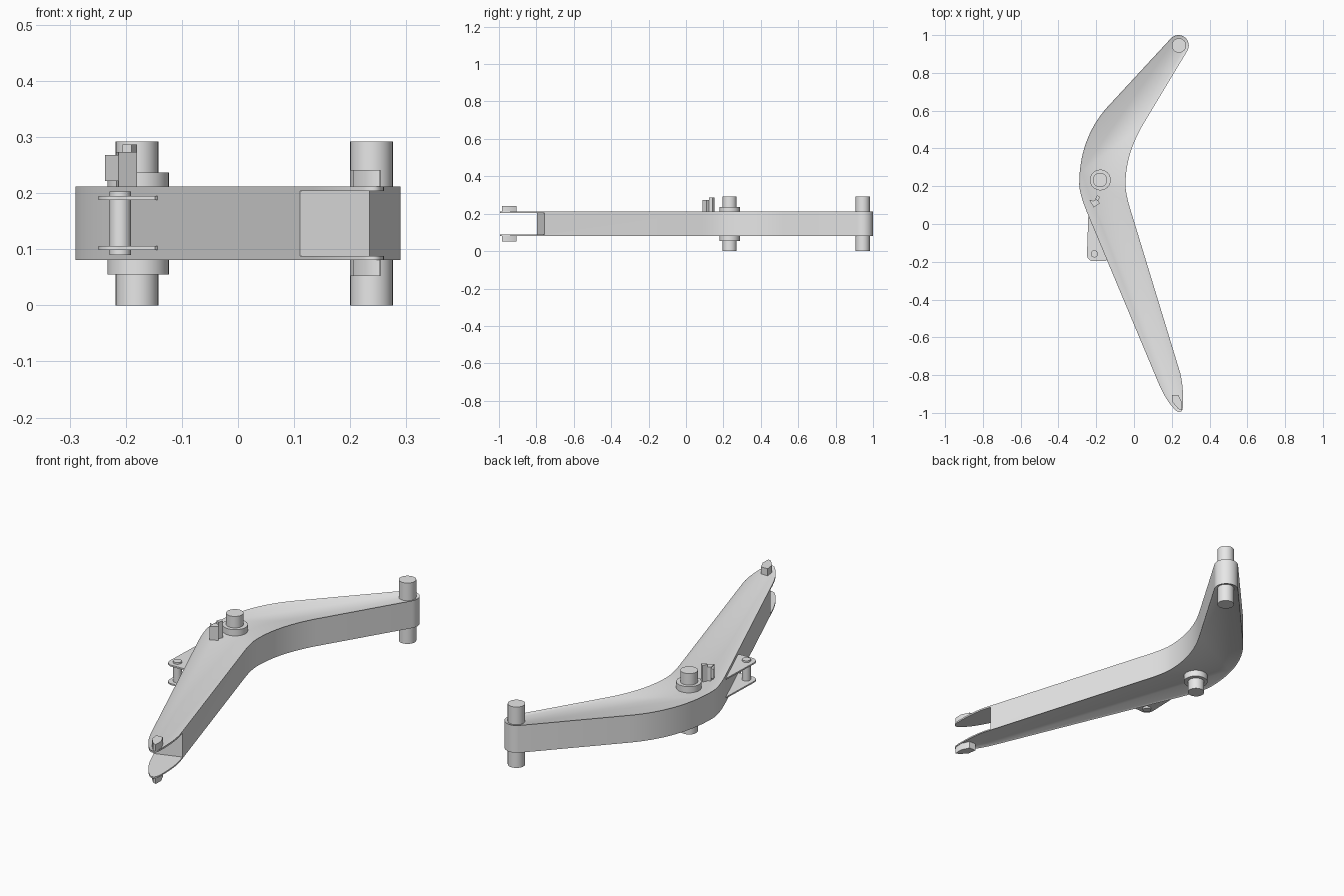
import bpy, bmesh, math
from mathutils import Vector

cube = bpy.data.objects.get("Cube")
if cube:
    bpy.data.objects.remove(cube, do_unlink=True)

grey = bpy.data.materials.new("plain grey")
grey.use_nodes = True
grey.diffuse_color = (0.8, 0.8, 0.8, 1)
grey.node_tree.nodes["Principled BSDF"].inputs["Base Color"].default_value = (0.8, 0.8, 0.8, 1)


def curve(a, c, b, steps=10):
    """Quadratic bend from a to b, pulled towards corner c."""
    a, b, c = Vector(a), Vector(b), Vector(c)
    return [a * (1 - t) ** 2 + c * 2 * t * (1 - t) + b * t * t
            for t in (i / steps for i in range(steps + 1))]


def arc(center, radius, start, end, steps=16):
    return [Vector((center[0] + radius * math.cos(a), center[1] + radius * math.sin(a)))
            for a in (math.radians(start + (end - start) * i / steps) for i in range(steps + 1))]


def smooth(obj, angle=35):
    bpy.ops.object.select_all(action='DESELECT')
    obj.select_set(True)
    bpy.context.view_layer.objects.active = obj
    bpy.ops.object.shade_smooth_by_angle(angle=math.radians(angle))


def prism(name, outline, z0, z1, rim=0, recess=0):
    """Extrude a plan outline; optionally sink both end faces inside a rim."""
    bm = bmesh.new()
    points = []
    for p in outline:
        if not points or (Vector(p) - points[-1]).length > 1e-4:
            points.append(Vector(p))
    base = bm.faces.new([bm.verts.new((p.x, p.y, z0)) for p in points])
    top = bmesh.ops.extrude_face_region(bm, geom=[base], use_keep_orig=True)["geom"]
    bmesh.ops.translate(bm, vec=(0, 0, z1 - z0),
                        verts=[g for g in top if isinstance(g, bmesh.types.BMVert)])
    bmesh.ops.recalc_face_normals(bm, faces=bm.faces)
    if rim:
        for face in [f for f in bm.faces if abs(f.normal.z) > 0.9]:
            bmesh.ops.inset_region(bm, faces=[face], thickness=rim, use_even_offset=True)
            bmesh.ops.translate(bm, vec=face.normal * -recess, verts=face.verts)
    mesh = bpy.data.meshes.new(name)
    bm.to_mesh(mesh)
    bm.free()
    mesh.materials.append(grey)
    obj = bpy.data.objects.new(name, mesh)
    bpy.context.collection.objects.link(obj)
    smooth(obj)
    return obj


def pin(name, center, radius, z0, z1):
    return prism(name, arc(center, radius, 0, 348.75, 31), z0, z1)


# Bent arm: plan outline, counter-clockwise from the rear eye
back_eye = (0.235, 0.945)
outline = arc(back_eye, 0.055, -31, 132)
outline += curve((-0.14, 0.62), (-0.29, 0.454), (-0.29, 0.21), 14)
outline += curve((-0.29, 0.21), (-0.29, 0.159), (-0.24, 0.04))
outline += curve((0.127, -0.836), (0.17, -0.94), (0.225, -0.99))
outline += curve((0.225, -0.99), (0.257, -1.01), (0.26, -0.96))
outline += curve((0.26, -0.96), (0.262, -0.86), (0.245, -0.79))
outline += curve((-0.02, 0.08), (-0.045, 0.162), (-0.045, 0.21))
outline += curve((-0.045, 0.21), (-0.045, 0.371), (0.05, 0.53), 14)
arm = prism("arm", outline, 0.081, 0.212, rim=0.008, recess=0.005)

# Open the front end into a fork
cutter = prism("fork_cutter", [(-0.1, -1.1), (0.4, -1.1), (0.4, -0.7), (-0.1, -0.867)], 0.088, 0.204)
cutter.hide_render = True
cut = arm.modifiers.new("fork", 'BOOLEAN')
cut.operation = 'DIFFERENCE'
cut.solver = 'EXACT'
cut.object = cutter
bpy.context.view_layer.objects.active = arm
bpy.ops.object.modifier_apply(modifier=cut.name)
bpy.data.objects.remove(cutter, do_unlink=True)
smooth(arm)

# Bosses on the outside of each fork plate
boss = [(0.2, -0.905), (0.235, -0.905), (0.254, -0.945),
        (0.253, -0.985), (0.235, -0.98), (0.205, -0.945)]
prism("upper_fork_boss", boss, 0.205, 0.241)
prism("lower_fork_boss", boss, 0.052, 0.087)

# Rear and middle pivots
pin("rear_pin", (0.238, 0.945), 0.038, 0, 0.292)
pin("middle_pin", (-0.18, 0.233), 0.038, 0, 0.292)
pin("middle_collar", (-0.178, 0.233), 0.055, 0.055, 0.237)

# Side lug with two plates and a pin
lug = [(-0.22, 0.04), (-0.242, 0.04)] + arc((-0.215, -0.163), 0.034, 180, 285, 10)
lug += [(-0.148, -0.195), (-0.11, -0.16)]
for label, z in (("upper", 0.188), ("lower", 0.099)):
    prism(label + "_lug_plate", lug, z, z + 0.007)
pin("lug_pin", (-0.21, -0.158), 0.019, 0.09, 0.203)

# Small bracket on top of the arm
prism("bracket_block", [(-0.213, 0.088), (-0.18, 0.11), (-0.197, 0.132), (-0.217, 0.122)], 0.205, 0.273)
prism("bracket_side", [(-0.213, 0.088), (-0.217, 0.122), (-0.237, 0.128)], 0.222, 0.268)
prism("bracket_post", [(-0.19, 0.122), (-0.18, 0.142), (-0.195, 0.152), (-0.206, 0.132)], 0.205, 0.287)
